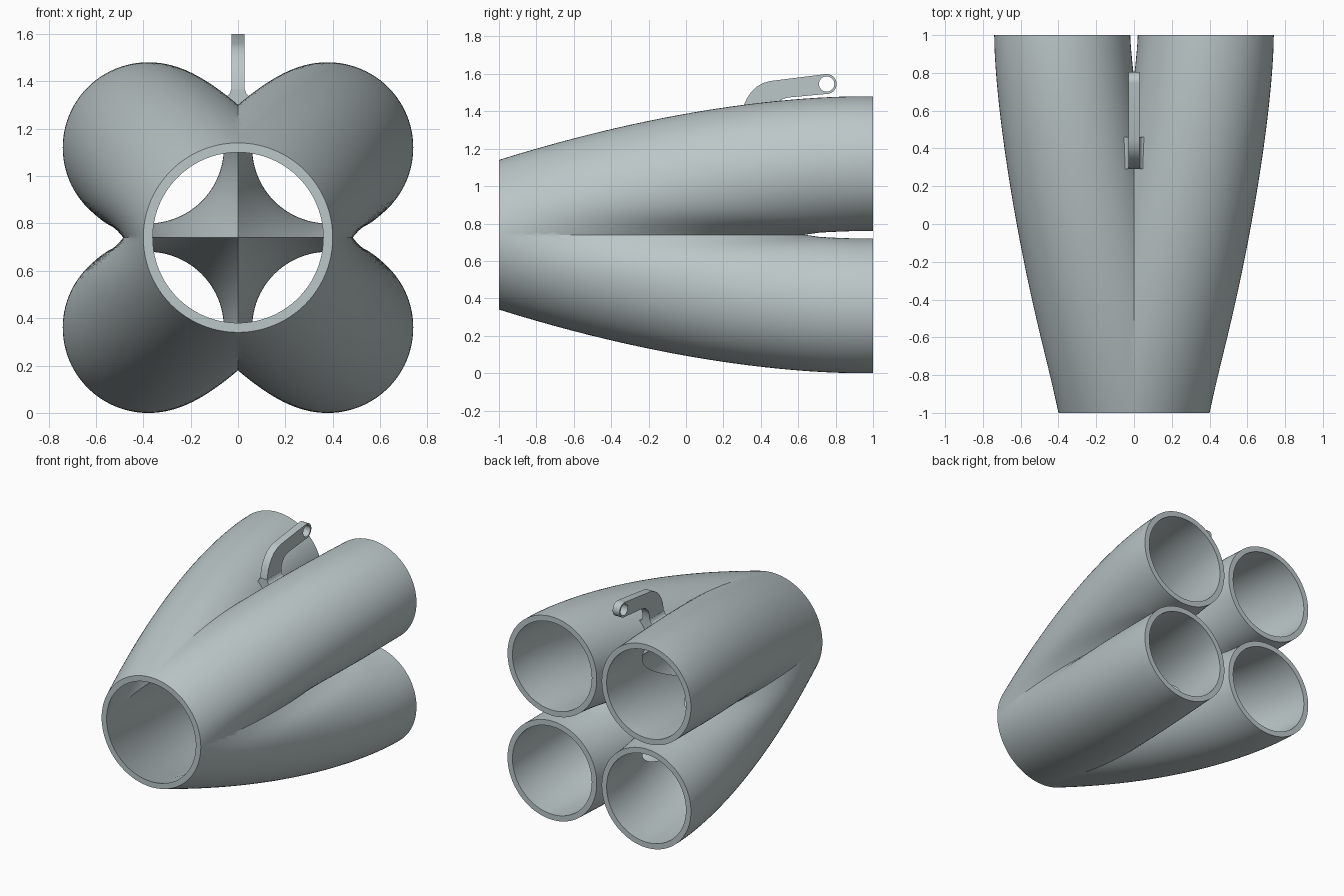
import bpy, bmesh
from math import sin, cos, asin, pi, exp, radians

if "Cube" in bpy.data.objects:
    bpy.data.objects.remove(bpy.data.objects["Cube"])

CZ = 0.74            # height of the collector axis
SEG, RINGS = 96, 48

steel = bpy.data.materials.new("steel")
steel.diffuse_color = (0.50, 0.57, 0.58, 1)
steel.use_nodes = True
steel.node_tree.nodes["Principled BSDF"].inputs["Base Color"].default_value = steel.diffuse_color


def finish(obj, angle=30):
    obj.data.materials.append(steel)
    bpy.ops.object.select_all(action='DESELECT')
    obj.select_set(True)
    bpy.context.view_layer.objects.active = obj
    bpy.ops.object.shade_smooth_by_angle(angle=radians(angle))


def pipe_ring(bm, t, wall):
    """Cross-section of the upper right pipe; t runs from outlet (0) to inlet (1)."""
    r = 0.40 - 0.04 * t
    off_x = 0.38 * (1 - (1 - t) ** 1.45)
    off_z = 0.38 * (1 - (1 - t) ** 1.75)
    crease = -asin(min(1, off_z / r))          # where it meets the pipe below
    dent = 0 if wall else 0.022 * max(0, sin(pi * t))
    verts = []
    for i in range(SEG):
        a = 2 * pi * i / SEG
        d = (a - crease + pi) % (2 * pi) - pi
        rr = r - wall - dent * exp(-(d / 0.3) ** 2)
        verts.append(bm.verts.new((off_x + rr * cos(a), -1 + 2 * t, off_z + rr * sin(a))))
    return verts


# Four merging pipes: one hollow pipe, trimmed to its quadrant and mirrored
bm = bmesh.new()
ts = [i / RINGS for i in range(RINGS + 1)]
rings = [pipe_ring(bm, t, 0) for t in ts] + [pipe_ring(bm, t, 0.04) for t in reversed(ts)]
for k in range(len(rings)):
    a, b = rings[k], rings[(k + 1) % len(rings)]
    for i in range(SEG):
        j = (i + 1) % SEG
        bm.faces.new((a[i], a[j], b[j], b[i]))
bmesh.ops.recalc_face_normals(bm, faces=bm.faces)
mesh = bpy.data.meshes.new("collector_pipes")
bm.to_mesh(mesh)
bm.free()
pipes = bpy.data.objects.new("collector_pipes", mesh)
pipes.location.z = CZ
bpy.context.collection.objects.link(pipes)
mir = pipes.modifiers.new("quadrants", 'MIRROR')
mir.use_axis = (True, False, True)
mir.use_bisect_axis = (True, False, True)
mir.merge_threshold = 0.0005
bpy.context.view_layer.objects.active = pipes
pipes.select_set(True)
bpy.ops.object.modifier_apply(modifier=mir.name)
finish(pipes)


def plate(name, outlines, half_depth, loc, rot):
    """Flat filled outline (later outlines are holes) with thickness."""
    cu = bpy.data.curves.new(name, 'CURVE')
    cu.dimensions = '2D'
    cu.fill_mode = 'BOTH'
    cu.extrude = half_depth
    for pts in outlines:
        sp = cu.splines.new('POLY')
        sp.points.add(len(pts) - 1)
        for p, (x, y) in zip(sp.points, pts):
            p.co = (x, y, 0, 1)
        sp.use_cyclic_u = True
    obj = bpy.data.objects.new(name, cu)
    obj.location, obj.rotation_euler = loc, rot
    bpy.context.collection.objects.link(obj)
    bpy.ops.object.select_all(action='DESELECT')
    obj.select_set(True)
    bpy.context.view_layer.objects.active = obj
    bpy.ops.object.convert(target='MESH')
    finish(bpy.context.object)


def arc(cx, cy, r, a0, a1, n):
    return [(cx + r * cos(radians(a0 + (a1 - a0) * i / n)),
             cy + r * sin(radians(a0 + (a1 - a0) * i / n))) for i in range(n + 1)]


# Hooked spring bracket with an eye at its end
outline = [(0.29, 1.26), (0.294, 1.36), (0.308, 1.43), (0.325, 1.468), (0.348, 1.503),
           (0.378, 1.532), (0.412, 1.551), (0.45, 1.562)]
outline += arc(0.752, 1.546, 0.053, 97, -83, 24)
outline += [(0.55, 1.474), (0.52, 1.467), (0.495, 1.453), (0.475, 1.43),
            (0.463, 1.40), (0.46, 1.36), (0.46, 1.26)]
eye = arc(0.752, 1.546, 0.041, 0, 360, 32)[:-1]
plate("bracket_arm", [outline, eye], 0.028, (0, 0, 0), (pi / 2, 0, pi / 2))

# Flared weld foot in the valley between the upper pipes
half = [(0.055, 1.31), (0.055, 1.335), (0.045, 1.338), (0.035, 1.347), (0.029, 1.365)]
foot = [(0, 1.26)] + half + [(-x, z) for x, z in reversed(half)]
plate("bracket_foot", [foot], 0.084, (0, 0.376, 0), (pi / 2, 0, 0))
